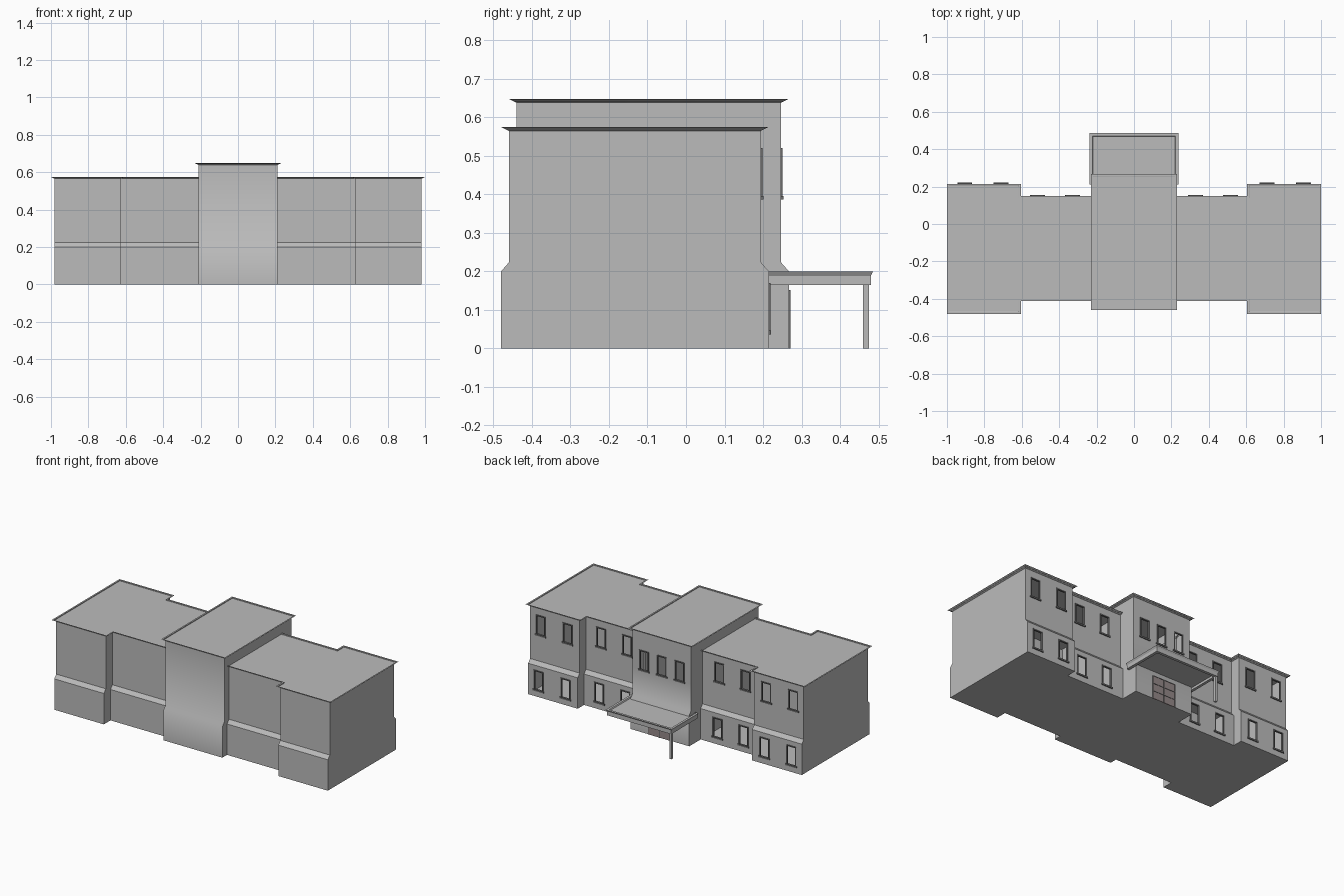
import bpy, bmesh, math

if "Cube" in bpy.data.objects:
    bpy.data.objects.remove(bpy.data.objects["Cube"])


def material(name, rgb):
    m = bpy.data.materials.new(name)
    m.diffuse_color = (*rgb, 1)
    m.use_nodes = True
    m.node_tree.nodes["Principled BSDF"].inputs["Base Color"].default_value = m.diffuse_color
    return m


GREY = material("grey plaster", (0.5, 0.5, 0.5))
DARK = material("dark window trim", (0.15, 0.15, 0.15))
BROWN = material("brown door", (0.3, 0.25, 0.25))


def finish(name, bm, mat, smooth=None):
    me = bpy.data.meshes.new(name)
    bm.to_mesh(me)
    bm.free()
    me.materials.append(mat)
    ob = bpy.data.objects.new(name, me)
    bpy.context.collection.objects.link(ob)
    if smooth:
        bpy.ops.object.select_all(action='DESELECT')
        ob.select_set(True)
        bpy.context.view_layer.objects.active = ob
        bpy.ops.object.shade_smooth_by_angle(angle=math.radians(smooth))
    return ob


def add_box(bm, x0, x1, y0, y1, z0, z1):
    r = bmesh.ops.create_cube(bm, size=1)
    for v in r["verts"]:
        v.co = ((x0 + x1) / 2 + v.co.x * (x1 - x0),
                (y0 + y1) / 2 + v.co.y * (y1 - y0),
                (z0 + z1) / 2 + v.co.z * (z1 - z0))


def shell(name, outline, levels, windows, smooth=None):
    """Stack copies of an outline (x, y, x push, y push), then open the windows."""
    bm = bmesh.new()
    rings = [[bm.verts.new((x + sx * ox, y + sy * oy, z)) for x, y, sx, sy in outline]
             for z, ox, oy in levels]
    n = len(outline)
    for a, b in zip(rings, rings[1:]):
        for i in range(n):
            j = (i + 1) % n
            bm.faces.new((a[i], a[j], b[j], b[i]))
    bm.faces.new(rings[0])
    bm.faces.new(rings[-1])
    bmesh.ops.recalc_face_normals(bm, faces=bm.faces)
    # cut the back walls along the window edges
    cuts = set()
    for x0, x1, z0, z1 in windows:
        cuts |= {(x0, 'x'), (x1, 'x'), (z0, 'z'), (z1, 'z')}
    for c, axis in sorted(cuts):
        faces = [f for f in bm.faces if f.normal.y > 0.9]
        geom = set(faces)
        for f in faces:
            geom |= set(f.edges) | set(f.verts)
        bmesh.ops.bisect_plane(bm, geom=list(geom), dist=1e-5,
                               plane_co=(c, 0, 0) if axis == 'x' else (0, 0, c),
                               plane_no=(1, 0, 0) if axis == 'x' else (0, 0, 1))
    holes = []
    for f in bm.faces:
        p = f.calc_center_median()
        if f.normal.y > 0.9 and any(x0 < p.x < x1 and z0 < p.z < z1
                                    for x0, x1, z0, z1 in windows):
            holes.append(f)
    bmesh.ops.delete(bm, geom=holes, context='FACES')
    return finish(name, bm, GREY, smooth)


HW = 0.028          # half width of a window opening
LOW, HIGH = (0.046, 0.163), (0.396, 0.513)


def hole(x, zs):
    return (x - HW, x + HW, zs[0], zs[1])


def frame(name, x, y, zs):
    # four bars, with a wider sill at the bottom
    bm = bmesh.new()
    t, z0, z1 = 0.007, zs[0], zs[1]
    for s in (-1, 1):
        a, b = sorted((x + s * HW, x + s * (HW + t)))
        add_box(bm, a, b, y - 0.008, y + 0.004, z0, z1)
    add_box(bm, x - HW - t, x + HW + t, y - 0.008, y + 0.004, z1, z1 + t)
    add_box(bm, x - HW - 0.012, x + HW + 0.012, y - 0.008, y + 0.006, z0 - 0.01, z0)
    finish(name, bm, DARK)


def levels(top):
    # battered base, wall, flared eave, shallow sunken roof
    return [(0, 0, 0.02), (0.2, 0, 0.02), (0.223, 0, 0), (top - 0.01, 0, 0),
            (top, 0.02, 0.02), (top, 0.01, 0.01), (top - 0.006, 0.01, 0.01)]


# two side wings, each with a middle bay and a deeper end bay
for s, side in ((-1, "left"), (1, "right")):
    outline = [(0.2, -0.392, 0, -1), (0.625, -0.392, -1, -1), (0.625, -0.46, -1, -1),
               (0.98, -0.46, 1, -1), (0.98, 0.195, 1, 1), (0.625, 0.195, -1, 1),
               (0.625, 0.13, -1, 1), (0.2, 0.13, 0, 1)]
    outline = [(s * x, y, s * sx, sy) for x, y, sx, sy in outline]
    bays = [(0.33, 0.13), (0.517, 0.13), (0.712, 0.195), (0.905, 0.195)]
    shell(side + "_wing", outline, levels(0.575),
          [hole(s * x, zs) for x, _ in bays for zs in (LOW, HIGH)])
    for x, y in bays:
        frame(side + "_lower_window_frame", s * x, y + 0.02, LOW)
        frame(side + "_upper_window_frame", s * x, y, HIGH)

# taller centre block
centre = [(-0.21, -0.44, -1, -1), (0.21, -0.44, 1, -1), (0.21, 0.247, 1, 1), (-0.21, 0.247, -1, 1)]
shell("centre_block", centre, levels(0.648), [hole(x, HIGH) for x in (-0.127, 0, 0.127)], 45)
for x in (-0.127, 0, 0.127):
    frame("centre_window_frame", x, 0.247, HIGH)

# entrance door with cross rails
bm = bmesh.new()
add_box(bm, -0.08, 0.08, 0.262, 0.269, 0, 0.15)
finish("entrance_door", bm, BROWN)
bm = bmesh.new()
for z in (0.05, 0.1, 0.15):
    add_box(bm, -0.083, 0.083, 0.262, 0.271, z - 0.002, z + 0.002)
for x in (-0.082, 0, 0.082):
    add_box(bm, x - 0.002, x + 0.002, 0.262, 0.271, 0, 0.15)
finish("door_rails", bm, DARK)

# entrance canopy: fascia, ceiling slab and flared top rim
bm = bmesh.new()
for s in (-1, 1):
    a, b = sorted((s * 0.212, s * 0.23))
    add_box(bm, a, b, 0.21, 0.48, 0.165, 0.19)
add_box(bm, -0.212, 0.212, 0.462, 0.48, 0.165, 0.19)
add_box(bm, -0.22, 0.22, 0.22, 0.47, 0.18, 0.19)
finish("canopy_fascia", bm, GREY)
rim = [(-0.23, 0.21, -1, 0), (0.23, 0.21, 1, 0), (0.23, 0.479, 1, 1), (-0.23, 0.479, -1, 1)]
shell("canopy_rim", rim, [(0.188, 0, 0), (0.2, 0.007, 0.007), (0.2, -0.008, -0.008),
                          (0.193, -0.012, -0.012)], [])

# single canopy post
bm = bmesh.new()
add_box(bm, -0.228, -0.213, 0.46, 0.475, 0, 0.167)
finish("canopy_post", bm, GREY)
